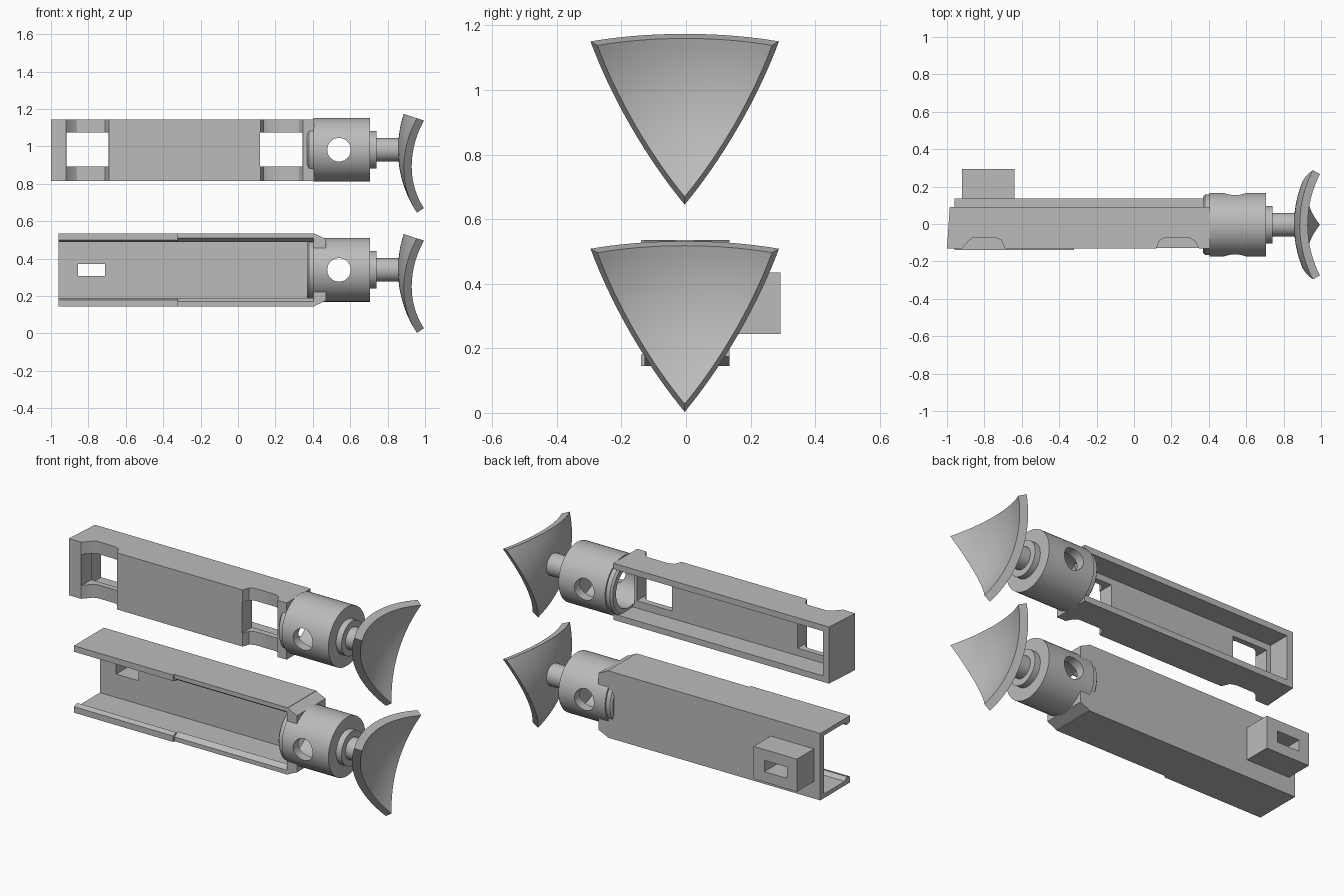
import bpy, bmesh, math
from mathutils import Vector, Matrix

if "Cube" in bpy.data.objects:
    bpy.data.objects.remove(bpy.data.objects["Cube"], do_unlink=True)

grey = bpy.data.materials.new("plain grey")
grey.use_nodes = True
grey.diffuse_color = (0.5, 0.5, 0.5, 1)
grey.node_tree.nodes["Principled BSDF"].inputs["Base Color"].default_value = (0.5, 0.5, 0.5, 1)

AXIS_Y = -0.004


def finish(name, bm):
    bmesh.ops.recalc_face_normals(bm, faces=bm.faces)
    mesh = bpy.data.meshes.new(name)
    bm.to_mesh(mesh)
    bm.free()
    mesh.materials.append(grey)
    ob = bpy.data.objects.new(name, mesh)
    bpy.context.collection.objects.link(ob)
    return ob


def prism(name, points, axis, a, b):
    """Extrude a flat profile along one axis from a to b."""
    bm = bmesh.new()

    def place(p):
        p = list(p)
        p.insert("xyz".index(axis), a)
        return Vector(p)

    face = bm.faces.new([bm.verts.new(place(p)) for p in points])
    out = bmesh.ops.extrude_face_region(bm, geom=[face])["geom"]
    shift = Vector([b - a if c == axis else 0 for c in "xyz"])
    bmesh.ops.translate(bm, vec=shift, verts=[v for v in out if isinstance(v, bmesh.types.BMVert)])
    return finish(name, bm)


def box(name, x, y, z):
    return prism(name, [(x[0], y[0]), (x[1], y[0]), (x[1], y[1]), (x[0], y[1])], "z", *z)


def lathe(name, profile, zc, steps=48):
    """Spin a closed (x, radius) profile about the tool's long axis."""
    bm = bmesh.new()
    verts = [bm.verts.new((x, AXIS_Y, zc + r)) for x, r in profile]
    edges = [bm.edges.new((p, q)) for p, q in zip(verts, verts[1:])]
    bmesh.ops.spin(bm, geom=verts + edges, cent=(0, AXIS_Y, zc), axis=(1, 0, 0),
                   angle=math.tau, steps=steps)
    bmesh.ops.remove_doubles(bm, verts=bm.verts, dist=1e-5)
    return finish(name, bm)


def rod(name, x, y, z, r, length):
    """Round cutter along y."""
    bm = bmesh.new()
    bmesh.ops.create_cone(bm, cap_ends=True, segments=40, radius1=r, radius2=r, depth=length,
                          matrix=Matrix.Translation((x, y, z)) @ Matrix.Rotation(math.pi / 2, 4, "X"))
    return finish(name, bm)


def select(ob):
    bpy.ops.object.select_all(action="DESELECT")
    ob.select_set(True)
    bpy.context.view_layer.objects.active = ob


def cut(ob, *cutters):
    for c in cutters:
        select(ob)
        m = ob.modifiers.new("cut", "BOOLEAN")
        m.operation, m.solver, m.object = "DIFFERENCE", "EXACT", c
        bpy.ops.object.modifier_apply(modifier=m.name)
        bpy.data.objects.remove(c, do_unlink=True)


def smooth(ob):
    select(ob)
    bpy.ops.object.shade_smooth_by_angle(angle=math.radians(30))


def dish(name, zc):
    """Curved triangular shell cut from a sphere by three planes through its centre."""
    outer, inner, rho = 0.61, 0.565, 0.337
    depth = math.sqrt(outer ** 2 - rho ** 2)
    bm = bmesh.new()
    corners = []
    for k in range(3):
        a = math.radians(-90 + 120 * k)
        corners.append(bm.verts.new((-depth, rho * math.cos(a), rho * math.sin(a))))
    bm.faces.new(corners)
    bmesh.ops.subdivide_edges(bm, edges=bm.edges[:], cuts=15, use_grid_fill=True)
    for v in bm.verts:
        v.co = v.co.normalized() * outer
    out = bmesh.ops.extrude_face_region(bm, geom=bm.faces[:], use_keep_orig=True)["geom"]
    for v in out:
        if isinstance(v, bmesh.types.BMVert):
            v.co *= inner / outer
    bmesh.ops.translate(bm, vec=(0.855 + outer, AXIS_Y, zc), verts=bm.verts)
    smooth(finish(name, bm))


def head(side, zc):
    """Cup with cross hole, stepped shaft and dish."""
    cup = lathe(side + "_cup", [(0.37, 0.12), (0.37, 0.15), (0.38, 0.162), (0.405, 0.162), (0.405, 0.171),
                                (0.705, 0.171), (0.705, 0.1), (0.74, 0.1), (0.74, 0.063), (0.875, 0.063),
                                (0.875, 0), (0.66, 0), (0.66, 0.12), (0.37, 0.12)], zc)
    cut(cup, rod("cross_hole", 0.54, AXIS_Y, zc, 0.063, 0.6))
    smooth(cup)
    dish(side + "_dish", zc)


# Upper tool: open-backed frame with two front windows
ZU = 0.982
ZL = 0.34
frame = prism("upper_frame", [(-1, -0.13), (-0.92, -0.13), (-0.88, -0.085), (-0.86, -0.073), (-0.74, -0.073),
                              (-0.71, -0.085), (-0.69, -0.13), (0.12, -0.13), (0.135, -0.09), (0.16, -0.076),
                              (0.3, -0.076), (0.325, -0.09), (0.347, -0.13), (0.405, -0.13),
                              (0.405, 0.09), (-0.985, 0.09)], "z", 0.815, 1.145)
cut(frame,
    box("cavity", (-0.945, 0.5), (-0.04, 0.2), (0.85, 1.11)),
    box("left_window", (-0.918, -0.692), (-0.3, 0.05), (0.893, 1.073)),
    box("right_window", (0.118, 0.345), (-0.3, 0.05), (0.893, 1.073)),
    rod_bore := lathe("bore", [(0.36, 0), (0.36, 0.12), (0.5, 0.12), (0.5, 0)], ZU))
smooth(frame)
head("upper", ZU)

# Lower tool: front-opening channel with inward lips
half = 0.195
for label, x0, x1, front, lip in (("outer", -0.96, -0.32, -0.14, 0.035), ("inner", -0.32, 0.41, -0.128, 0.025)):
    rim = [(0.135, half), (front, half), (front, half - lip), (front + 0.03, half - 0.045),
           (front + 0.05, half - 0.025), (0.1, half - 0.025)]
    profile = rim + [(y, -z) for y, z in reversed(rim)]
    prism("lower_channel_" + label, [(y, ZL + z) for y, z in profile], "x", x0, x1)

# Tapered neck between channel and cup
neck = prism("lower_neck", [(0.405, ZL - half), (0.47, ZL - 0.165), (0.47, ZL + 0.165), (0.405, ZL + half)],
             "y", -0.128, 0.135)
cut(neck, lathe("bore", [(0.36, 0), (0.36, 0.12), (0.5, 0.12), (0.5, 0)], ZL))

# Block on the back of the channel, slotted right through
block = box("lower_block", (-0.92, -0.64), (0.12, 0.293), (0.245, 0.435))
for part in (block, bpy.data.objects["lower_channel_outer"]):
    cut(part, box("slot", (-0.855, -0.71), (-0.05, 0.4), (0.306, 0.372)))
head("lower", ZL)
